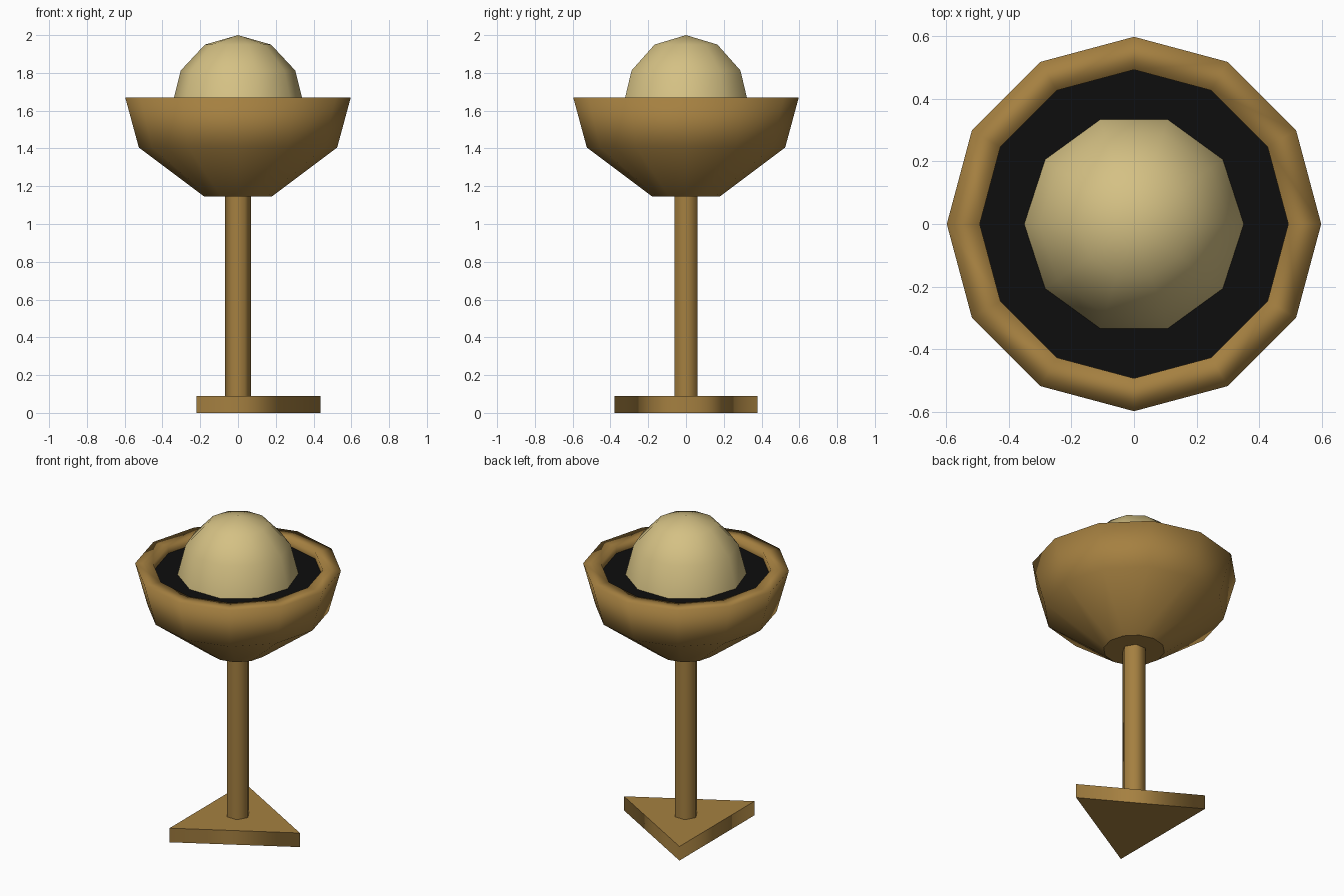
import bpy, bmesh, math

if "Cube" in bpy.data.objects:
    bpy.data.objects.remove(bpy.data.objects["Cube"])


def make_material(name, rgb):
    mat = bpy.data.materials.new(name)
    mat.diffuse_color = (*rgb, 1.0)
    mat.use_nodes = True
    mat.node_tree.nodes["Principled BSDF"].inputs["Base Color"].default_value = mat.diffuse_color
    return mat


BRONZE = make_material("bronze brown", (0.376, 0.216, 0.052))
CREAM = make_material("pale cream", (0.66, 0.53, 0.23))
BLACK = make_material("black", (0.004, 0.004, 0.004))


def lathe(name, profile, sides, mat, cap_bottom=True, cap_top=True):
    """Spin (radius, z) points, listed bottom outside to top, with flat caps and smooth sides."""
    bm = bmesh.new()
    rings = []
    for r, z in profile:
        if r == 0:
            rings.append([bm.verts.new((0, 0, z))] * sides)
        else:
            rings.append([bm.verts.new((r * math.cos(i * math.tau / sides),
                                        r * math.sin(i * math.tau / sides), z))
                          for i in range(sides)])
    for low, high in zip(rings, rings[1:]):
        for i in range(sides):
            j = (i + 1) % sides
            corners = list(dict.fromkeys((low[i], low[j], high[j], high[i])))
            bm.faces.new(corners).smooth = True
    caps = []
    if cap_bottom:
        caps.append(bm.faces.new(rings[0][::-1]))
    if cap_top:
        caps.append(bm.faces.new(rings[-1]))
    for cap in caps:
        cap.smooth = False
        for edge in cap.edges:
            edge.smooth = False
    mesh = bpy.data.meshes.new(name)
    bm.to_mesh(mesh)
    bm.free()
    mesh.materials.append(mat)
    obj = bpy.data.objects.new(name, mesh)
    bpy.context.collection.objects.link(obj)
    return obj


# Triangular foot, one corner pointing to +x
lathe("base", [(0.437, 0.0), (0.437, 0.09)], 3, BRONZE)

# Hexagonal post
lathe("stem", [(0.07, 0.09), (0.07, 1.145)], 6, BRONZE)

# Twelve-sided bowl with a flat rim and a shallow inner lip
FILL_Z = 1.625
lathe("bowl", [(0.178, 1.145), (0.525, 1.405), (0.597, 1.67),
               (0.492, 1.67), (0.492, FILL_Z)], 12, BRONZE, cap_top=False)

# Dark surface inside the bowl
lathe("bowl_fill", [(0.492, FILL_Z)], 12, BLACK, cap_bottom=False)

# Ten-sided half-sphere dome
dome_r, dome_h = 0.35, 2.0 - FILL_Z
dome = [(dome_r * math.cos(math.radians(a)), FILL_Z + dome_h * math.sin(math.radians(a)))
        for a in (0, 30, 60)] + [(0, 2.0)]
lathe("dome", dome, 10, CREAM, cap_bottom=False, cap_top=False)
